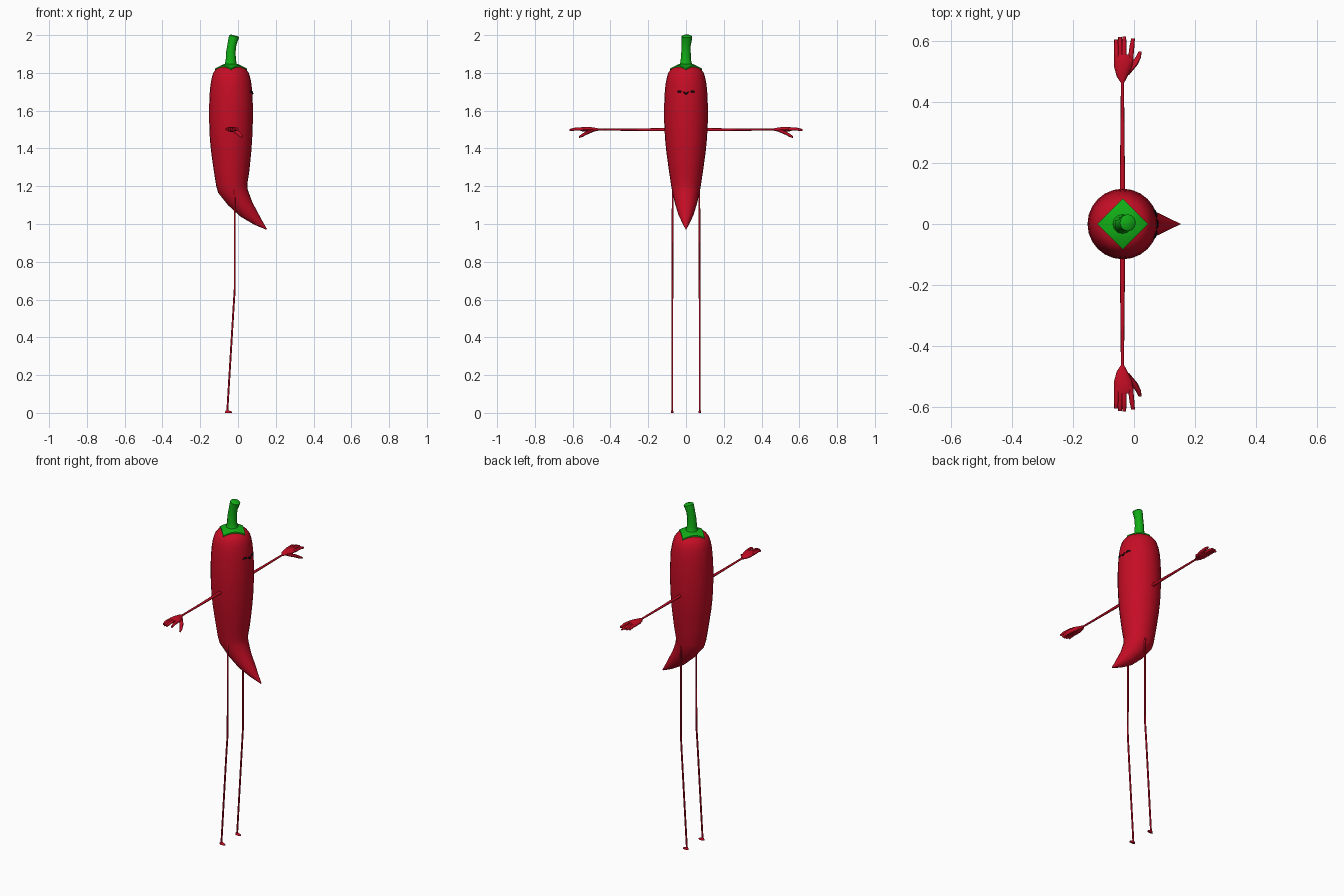
import bpy, bmesh, math
from mathutils import Vector


def material(name, rgb):
    m = bpy.data.materials.new(name)
    m.diffuse_color = (*rgb, 1)
    return m


RED = material("pepper red", (0.56, 0.004, 0.018))
GREEN = material("stem green", (0.006, 0.42, 0.008))
BLACK = material("face black", (0.004, 0.003, 0.003))


def finish(name, bm, mat, angle=50):
    bmesh.ops.recalc_face_normals(bm, faces=bm.faces)
    me = bpy.data.meshes.new(name)
    bm.to_mesh(me)
    bm.free()
    me.materials.append(mat)
    ob = bpy.data.objects.new(name, me)
    bpy.context.collection.objects.link(ob)
    bpy.ops.object.select_all(action='DESELECT')
    ob.select_set(True)
    bpy.context.view_layer.objects.active = ob
    bpy.ops.object.shade_smooth_by_angle(angle=math.radians(angle))
    return ob


def loft(name, rings, mat, sides=12, angle=50):
    """Skin elliptical rings given as (centre, half axis u, half axis v)."""
    bm = bmesh.new()
    loops = []
    for c, u, v in rings:
        c, u, v = Vector(c), Vector(u), Vector(v)
        loops.append([bm.verts.new(c + u * math.cos(2 * math.pi * i / sides)
                                   + v * math.sin(2 * math.pi * i / sides))
                      for i in range(sides)])
    for a, b in zip(loops, loops[1:]):
        for i in range(sides):
            j = (i + 1) % sides
            bm.faces.new((a[i], a[j], b[j], b[i]))
    bm.faces.new(loops[0])
    bm.faces.new(loops[-1])
    return finish(name, bm, mat, angle)


def along_y(name, pts, sides=8):
    """Limb running along y: (x, y, z, half width x, half height z)."""
    return loft(name, [((x, y, z), (w, 0, 0), (0, 0, h)) for x, y, z, w, h in pts], RED, sides)


def along_z(name, pts, mat, sides=8):
    """Upright round limb: (x, y, z, radius)."""
    return loft(name, [((x, y, z), (r, 0, 0), (0, r, 0)) for x, y, z, r in pts], mat, sides)


# Pepper body: back point, front point and half width of each ring
CX = -0.037
profile = [(CX - r, z, CX + r, z, r) for r, z in
           [(0.03, 1.835), (0.06, 1.831), (0.08, 1.819), (0.094, 1.80), (0.103, 1.77),
            (0.109, 1.735), (0.113, 1.69), (0.116, 1.62), (0.1155, 1.54)]]
profile += [(-0.149, 1.45, 0.075, 1.45, 0.111),
            (-0.142, 1.38, 0.070, 1.38, 0.104),
            (-0.128, 1.28, 0.060, 1.28, 0.090),
            (-0.115, 1.20, 0.049, 1.21, 0.079),
            (-0.105, 1.165, 0.052, 1.18, 0.073),
            (-0.053, 1.10, 0.076, 1.115, 0.058),
            (0.012, 1.04, 0.108, 1.055, 0.040),
            (0.085, 0.997, 0.131, 1.012, 0.019),
            (0.149, 0.970, 0.153, 0.974, 0.002)]
loft("pepper_body",
     [(((a + c) / 2, 0, (b + d) / 2), ((c - a) / 2, 0, (d - b) / 2), (0, w, 0))
      for a, b, c, d, w in profile], RED, 24, 60)

# Curved stem
stem = [(-0.037, 0, 1.825, 0.045), (-0.038, 0, 1.845, 0.032), (-0.038, -0.001, 1.87, 0.027),
        (-0.038, 0, 1.91, 0.025), (-0.033, 0.001, 1.945, 0.024)]
loft("stem", [((x, y, z), (r, 0, 0), (0, r, 0)) for x, y, z, r in stem]
     + [((-0.026, 0.004, 1.975), (0.025, 0, -0.006), (0, 0.027, 0)),
        ((-0.020, 0.004, 1.993), (0.026, 0, -0.007), (0, 0.028, 0)),
        ((-0.018, 0.004, 1.998), (0.019, 0, -0.005), (0, 0.021, 0))], GREEN, 12)

# Four-cornered leaf cap draped over the shoulders
bm = bmesh.new()
N = 32
inner, edge, under = [], [], []
for i in range(N):
    a = 2 * math.pi * i / N
    d = Vector((math.cos(a), math.sin(a), 0))
    r = 0.084 / (abs(d.x) + abs(d.y))
    z = 1.839 - 0.016 * ((r - 0.059) / 0.025)
    c = Vector((CX, 0, 0))
    inner.append(bm.verts.new(c + d * 0.04 + Vector((0, 0, 1.846))))
    edge.append(bm.verts.new(c + d * r + Vector((0, 0, z))))
    under.append(bm.verts.new(c + d * r + Vector((0, 0, z - 0.012))))
for i in range(N):
    j = (i + 1) % N
    bm.faces.new((inner[i], inner[j], edge[j], edge[i]))
    bm.faces.new((edge[i], edge[j], under[j], under[i]))
bm.faces.new(inner)
bm.faces.new(under)
finish("leaf_cap", bm, GREEN, 40)

for s, side in ((1, "left"), (-1, "right")):
    # Arm
    along_y(side + "_arm", [(-0.038, s * 0.09, 1.50, 0.009, 0.009),
                            (-0.038, s * 0.28, 1.499, 0.007, 0.006),
                            (-0.038, s * 0.475, 1.50, 0.005, 0.005)])
    # Palm
    along_y(side + "_palm", [(-0.038, s * 0.465, 1.50, 0.006, 0.006),
                             (-0.039, s * 0.485, 1.50, 0.018, 0.010),
                             (-0.036, s * 0.515, 1.501, 0.029, 0.013),
                             (-0.033, s * 0.545, 1.502, 0.032, 0.012),
                             (-0.035, s * 0.558, 1.502, 0.026, 0.009)], 12)
    # Fingers: root x, tip x, tip y
    for k, (x0, x1, y1) in enumerate([(-0.056, -0.059, 0.606), (-0.045, -0.046, 0.615),
                                      (-0.033, -0.032, 0.616), (-0.012, -0.003, 0.610)]):
        along_y(f"{side}_finger_{k + 1}", [(x0, s * 0.535, 1.502, 0.009, 0.009),
                                           (x0 * 0.4 + x1 * 0.6, s * 0.585, 1.503, 0.008, 0.008),
                                           (x1, s * y1, 1.497, 0.006, 0.006)])
    # Thumb
    along_y(side + "_thumb", [(-0.028, s * 0.49, 1.497, 0.012, 0.009),
                              (0.0, s * 0.525, 1.483, 0.013, 0.010),
                              (0.014, s * 0.548, 1.470, 0.009, 0.009),
                              (0.020, s * 0.567, 1.460, 0.005, 0.005)])
    # Leg with knee
    along_z(side + "_leg", [(-0.017, s * 0.070, 1.20, 0.005), (-0.017, s * 0.072, 0.66, 0.005),
                            (-0.024, s * 0.073, 0.55, 0.005), (-0.057, s * 0.073, 0.004, 0.005)],
            RED)
    # Foot
    loft(side + "_foot", [((-0.050, s * 0.073, 0.0), (0.019, 0, 0), (0, 0.007, 0)),
                          ((-0.050, s * 0.073, 0.006), (0.018, 0, 0), (0, 0.007, 0)),
                          ((-0.056, s * 0.073, 0.013), (0.008, 0, 0), (0, 0.005, 0))], RED)


# Face: short curved strokes lying on the body surface
def stroke(name, yc, zc, half, bend):
    rings = []
    for i in range(7):
        t = i / 3 - 1
        y = yc + half * t
        x = CX + math.sqrt(0.113 ** 2 - y * y) + 0.001
        r = 0.0055 * (1 - 0.4 * t * t)
        rings.append(((x, y, zc + bend * (1 - t * t)), (r * 0.8, 0, 0), (0, 0, r)))
    loft(name, rings, BLACK, 8)


stroke("left_eye", 0.035, 1.698, 0.012, 0.004)
stroke("right_eye", -0.035, 1.698, 0.012, 0.004)
stroke("mouth", 0.0, 1.698, 0.013, -0.007)
